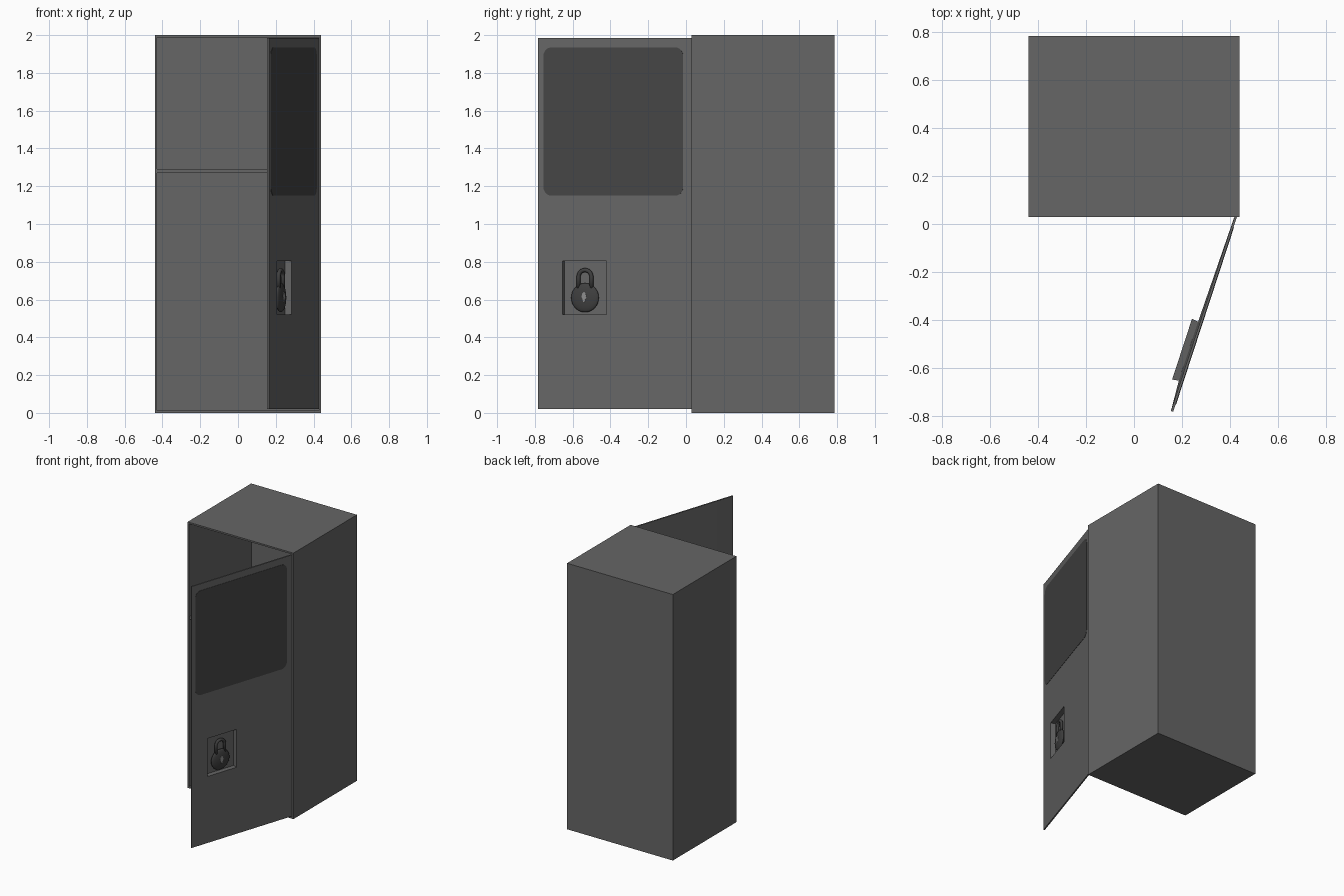
import bpy, bmesh, math
from mathutils import Matrix, Vector

if "Cube" in bpy.data.objects:
    bpy.data.objects.remove(bpy.data.objects["Cube"])


def material(name, v):
    m = bpy.data.materials.new(name)
    m.diffuse_color = (v, v, v, 1)
    m.use_nodes = True
    m.node_tree.nodes["Principled BSDF"].inputs["Base Color"].default_value = m.diffuse_color
    return m


GREY = material("locker grey", 0.133)
DARK = material("dark panel", 0.06)
LOCK = material("padlock dark grey", 0.05)
LIGHT = material("keyhole light grey", 0.27)

# Door frame: local x runs along the door, local y points out of its front
ANGLE = math.atan2(-0.951, -0.311)
DOOR = Matrix.Translation((0.43, 0.03, 0)) @ Matrix.Rotation(ANGLE, 4, 'Z')


def finish(name, bm, mat, matrix=Matrix(), smooth=False):
    me = bpy.data.meshes.new(name)
    bm.to_mesh(me)
    bm.free()
    me.materials.append(mat)
    ob = bpy.data.objects.new(name, me)
    bpy.context.collection.objects.link(ob)
    ob.matrix_world = matrix
    for p in me.polygons:
        p.use_smooth = smooth
    return ob


def box_mesh(lo, hi):
    bm = bmesh.new()
    bmesh.ops.create_cube(bm, size=1)
    lo, hi = Vector(lo), Vector(hi)
    for v in bm.verts:
        v.co = Vector(((v.co[i] + 0.5) * (hi[i] - lo[i]) + lo[i]) for i in range(3))
    return bm


def solidify(ob, t):
    mod = ob.modifiers.new("thickness", 'SOLIDIFY')
    mod.thickness = t
    mod.offset = -1
    mod.use_even_offset = True


def plate(name, points, y0, y1, mat):
    """Flat plate on the door from an outline in (x, z)."""
    bm = bmesh.new()
    f = bm.faces.new([bm.verts.new((x, y0, z)) for x, z in points])
    r = bmesh.ops.extrude_face_region(bm, geom=[f], use_keep_orig=True)
    for v in r["geom"]:
        if isinstance(v, bmesh.types.BMVert):
            v.co.y = y1
    bmesh.ops.recalc_face_normals(bm, faces=bm.faces)
    return finish(name, bm, mat, DOOR)


# Cabinet shell, open at the front
bm = box_mesh((-0.44, 0.03, 0), (0.44, 0.785, 2))
bm.normal_update()
bmesh.ops.delete(bm, geom=[f for f in bm.faces if f.normal.y < -0.9], context='FACES')
solidify(finish("cabinet", bm, GREY), 0.012)

# Shelf
finish("shelf", box_mesh((-0.43, 0.035, 1.27), (0.43, 0.775, 1.29)), GREY)

# Door sheet with a pocket for the padlock
us, zs = (0, 0.473, 0.72, 0.857), (0.02, 0.52, 0.805, 1.985)
bm = bmesh.new()
g = [[bm.verts.new((u, 0, z)) for z in zs] for u in us]
for i in range(3):
    for j in range(3):
        c = [g[i][j], g[i][j + 1], g[i + 1][j + 1], g[i + 1][j]]
        if (i, j) != (1, 1):
            bm.faces.new(c)
            continue
        b = [bm.verts.new(v.co + Vector((0, -0.036, 0))) for v in c]
        bm.faces.new(b)
        for k in range(4):
            n = (k + 1) % 4
            bm.faces.new((c[k], c[n], b[n], b[k]))
solidify(finish("door", bm, GREY, DOOR), 0.01)

# Rounded dark panel on the upper door
R = 0.045
outline = []
for cx, cz, start in ((0.825 - R, 1.935 - R, 0), (0.047 + R, 1.935 - R, 90),
                      (0.047 + R, 1.15 + R, 180), (0.825 - R, 1.15 + R, 270)):
    for s in range(7):
        a = math.radians(start + 15 * s)
        outline.append((cx + R * math.cos(a), cz + R * math.sin(a)))
plate("upper_panel", outline, 0.0, 0.002, DARK)

# Padlock body: flattened dome-sided disc
LU, LN, LZ = 0.6, -0.018, 0.61
bm = bmesh.new()
bmesh.ops.create_uvsphere(bm, u_segments=32, v_segments=16, radius=1)
bmesh.ops.transform(bm, verts=bm.verts, matrix=Matrix.Translation((LU, LN, LZ))
                    @ Matrix.Diagonal((0.077, 0.018, 0.077, 1)))
finish("padlock_body", bm, LOCK, DOOR, True)

# Padlock shackle: swept round tube
path = [(0.036, 0.66)]
path += [(0.036 * math.cos(math.pi * s / 12), 0.72 + 0.036 * math.sin(math.pi * s / 12))
         for s in range(13)]
path += [(-0.036, 0.66)]
bm = bmesh.new()
rings = []
for k, (x, z) in enumerate(path):
    t = math.pi * min(max(k - 1, 0), 12) / 12
    out = Vector((math.cos(t), 0, math.sin(t)))
    rings.append([bm.verts.new(Vector((LU + x, LN, z)) + 0.011 *
                  (out * math.cos(a) + Vector((0, math.sin(a), 0))))
                  for a in (math.tau * s / 10 for s in range(10))])
for r0, r1 in zip(rings, rings[1:]):
    for s in range(10):
        n = (s + 1) % 10
        bm.faces.new((r0[s], r0[n], r1[n], r1[s]))
bm.faces.new(rings[0])
bm.faces.new(rings[-1])
bmesh.ops.recalc_face_normals(bm, faces=bm.faces)
finish("padlock_shackle", bm, LOCK, DOOR, True)

# Keyhole: teardrop plate on the padlock
key = [(0, 0.032), (0.009, 0.022), (0.014, 0.004), (0.008, -0.008), (0.004, -0.024),
       (-0.004, -0.024), (-0.008, -0.008), (-0.014, 0.004), (-0.009, 0.022)]
plate("keyhole", [(LU + x, LZ + z) for x, z in key], LN + 0.0095, LN + 0.0188, LIGHT)
